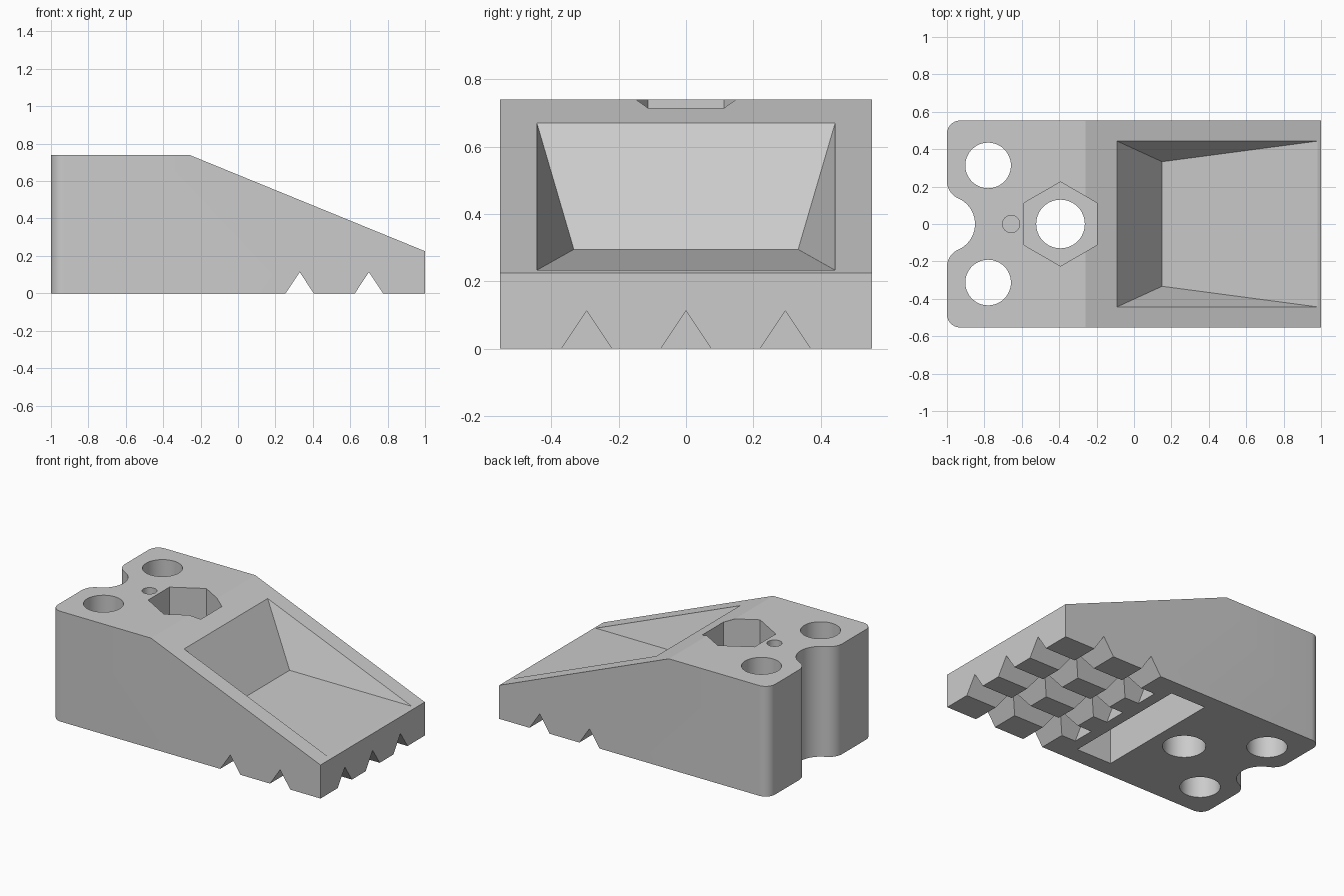
import bpy, bmesh, math
from mathutils import Vector

cube = bpy.data.objects.get("Cube")
if cube:
    bpy.data.objects.remove(cube, do_unlink=True)

grey = bpy.data.materials.new("plain grey")
grey.use_nodes = True
colour = (0.6, 0.6, 0.6, 1)
grey.diffuse_color = colour
grey.node_tree.nodes["Principled BSDF"].inputs["Base Color"].default_value = colour

HALF_W, TOP, TIP = 0.553, 0.74, 0.225
RIDGE_X = -0.26


def slope_z(x):
    return TOP - (x - RIDGE_X) * (TOP - TIP) / (1 - RIDGE_X)


def make_object(name, bm):
    bmesh.ops.recalc_face_normals(bm, faces=bm.faces)
    mesh = bpy.data.meshes.new(name)
    bm.to_mesh(mesh)
    bm.free()
    mesh.materials.append(grey)
    obj = bpy.data.objects.new(name, mesh)
    bpy.context.collection.objects.link(obj)
    return obj


def prism(name, points, direction):
    """Extrude a closed loop of points along a direction."""
    bm = bmesh.new()
    face = bm.faces.new([bm.verts.new(p) for p in points])
    side = bmesh.ops.extrude_face_region(bm, geom=[face])["geom"]
    verts = [v for v in side if isinstance(v, bmesh.types.BMVert)]
    bmesh.ops.translate(bm, verts=verts, vec=direction)
    return make_object(name, bm)


def hull(name, points):
    bm = bmesh.new()
    for p in points:
        bm.verts.new(p)
    bmesh.ops.convex_hull(bm, input=bm.verts)
    bmesh.ops.dissolve_limit(bm, angle_limit=0.005, verts=bm.verts, edges=bm.edges)
    return make_object(name, bm)


def arc(cx, cy, r, start, end, steps):
    angles = [math.radians(start + (end - start) * i / steps) for i in range(steps + 1)]
    return [(cx + r * math.cos(a), cy + r * math.sin(a)) for a in angles]


def bore(name, x, y, r, bottom, sides=48, turn=0):
    ring = arc(x, y, r, turn, turn + 360, sides)[:-1]
    return prism(name, [(px, py, bottom) for px, py in ring], Vector((0, 0, 1 - bottom)))


# Plan outline: rounded back corners and a filleted scoop in the back edge
scoop, fillet, corner = 0.15, 0.10, 0.07
fillet_y = math.sqrt(scoop ** 2 + 2 * scoop * fillet)
meet = math.degrees(math.atan2(fillet_y, fillet))
half = arc(-1, 0, scoop, 0, meet, 10)
half += arc(-1 + fillet, fillet_y, fillet, 180 + meet, 180, 8)
half += arc(-1 + corner, HALF_W - corner, corner, 180, 90, 8)
half.append((1, HALF_W))
outline = half + [(x, -y) for x, y in reversed(half[1:])]
body = prism("wedge_block", [(x, y, 0) for x, y in outline], Vector((0, 0, TOP)))

cutters = []
# Sloping top
cutters.append(prism("slope_cutter", [
    (RIDGE_X, -1, TOP), (1.2, -1, slope_z(1.2)), (1.2, -1, 1), (RIDGE_X, -1, 1)],
    Vector((0, 2, 0))))

# Tapered recess in the slope
recess = []
for s in (-1, 1):
    recess.append((0.15, s * 0.333, 0.295))
    for x in (-0.09, 0.98):
        recess += [(x, s * 0.443, slope_z(x)), (x, s * 0.443, 1)]
cutters.append(hull("recess_cutter", recess))

# Round holes, nut socket and small pin hole
for s in (-1, 1):
    cutters.append(bore("mount_hole_cutter", -0.78, s * 0.313, 0.122, -0.1))
cutters.append(bore("bolt_hole_cutter", -0.393, 0, 0.13, -0.1))
cutters.append(bore("nut_socket_cutter", -0.393, 0, 0.225, 0.37, 6, 30))
cutters.append(bore("pin_hole_cutter", -0.657, 0, 0.046, 0.37, 32))

# Slot in the underside
cutters.append(prism("slot_cutter", [
    (-0.185, -0.44, -0.1), (0.075, -0.44, -0.1), (0.075, 0.44, -0.1), (-0.185, 0.44, -0.1)],
    Vector((0, 0, 0.4))))

# Crossing V grooves under the tip
DEPTH, HALF_V = 0.113, 0.075
vee = [(-2 * HALF_V, -DEPTH), (0, DEPTH), (2 * HALF_V, -DEPTH)]
for x in (0.33, 0.70):
    cutters.append(prism("cross_groove_cutter", [(x + u, -0.7, z) for u, z in vee],
                         Vector((0, 1.4, 0))))
for y in (-0.295, 0, 0.295):
    cutters.append(prism("long_groove_cutter", [(0.15, y + u, z) for u, z in vee],
                         Vector((1, 0, 0))))

# Cut everything out of the block
bpy.ops.object.select_all(action="DESELECT")
bpy.context.view_layer.objects.active = body
body.select_set(True)
for cutter in cutters:
    cutter.hide_render = True
    mod = body.modifiers.new("cut", "BOOLEAN")
    mod.operation, mod.solver, mod.object = "DIFFERENCE", "EXACT", cutter
    bpy.ops.object.modifier_apply(modifier=mod.name)
for cutter in cutters:
    bpy.data.objects.remove(cutter, do_unlink=True)

bpy.ops.object.shade_smooth_by_angle(angle=math.radians(18))
